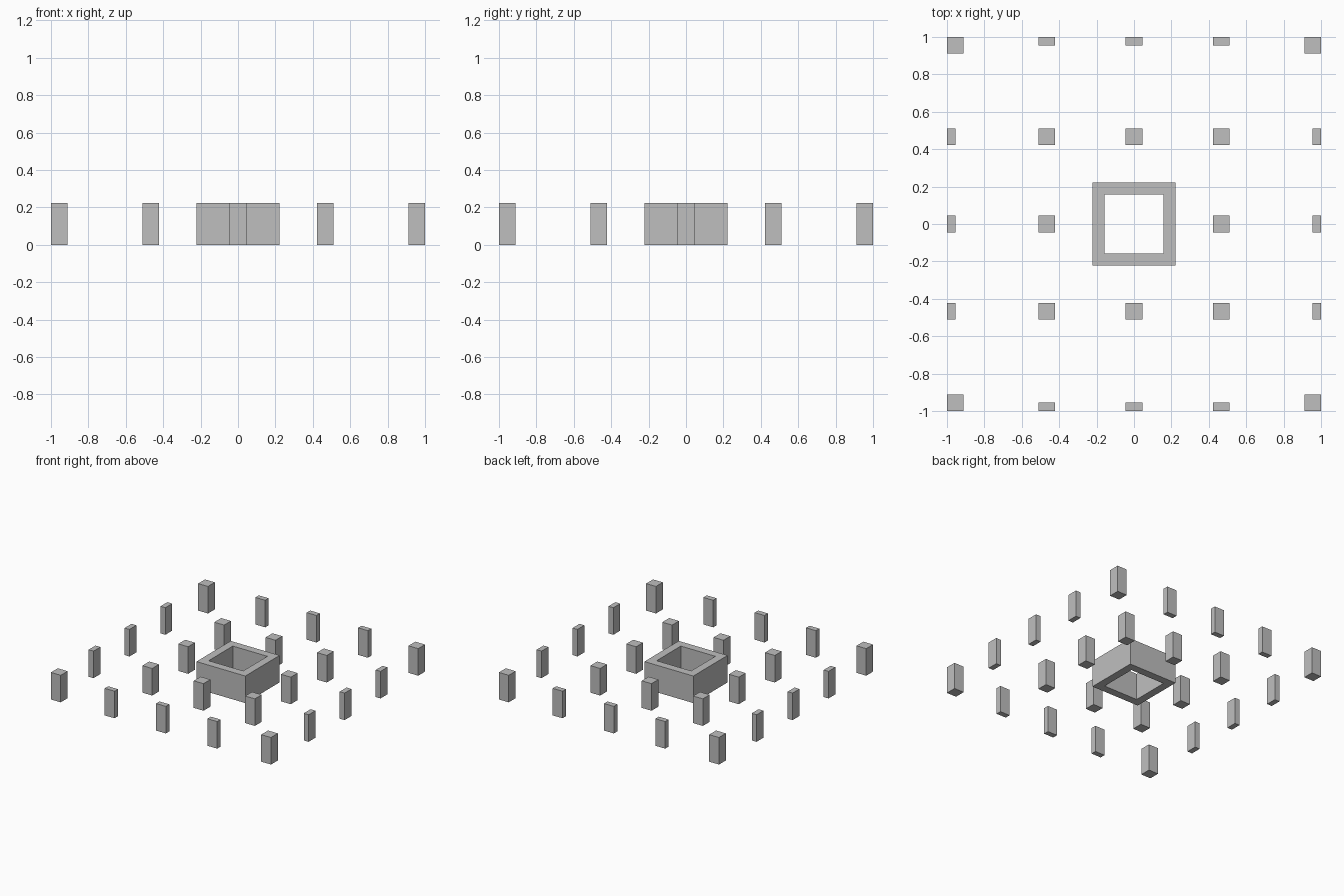
import bpy
import bmesh
from mathutils import Matrix, Vector

if "Cube" in bpy.data.objects:
    bpy.data.objects.remove(bpy.data.objects["Cube"])

HEIGHT = 0.2222      # all parts share one height
HALF = 0.0444        # half width of a full pillar
SPACING = 0.4667     # distance between inner pillar rows
OUTER, INNER = 0.2222, 0.1570   # half widths of the central frame

grey = bpy.data.materials.new("stone_grey")
grey.diffuse_color = (0.52, 0.52, 0.52, 1)
grey.use_nodes = True
grey.node_tree.nodes["Principled BSDF"].inputs["Base Color"].default_value = grey.diffuse_color


def finish(bm, name):
    mesh = bpy.data.meshes.new(name)
    bm.to_mesh(mesh)
    bm.free()
    mesh.materials.append(grey)
    obj = bpy.data.objects.new(name, mesh)
    bpy.context.collection.objects.link(obj)


def block(name, x0, x1, y0, y1):
    bm = bmesh.new()
    centre = Vector(((x0 + x1) / 2, (y0 + y1) / 2, HEIGHT / 2))
    size = Matrix.Diagonal((x1 - x0, y1 - y0, HEIGHT, 1))
    bmesh.ops.create_cube(bm, size=1, matrix=Matrix.Translation(centre) @ size)
    finish(bm, name)


def span(i, corner):
    """Extent of a pillar along one axis; border pillars are cut in half."""
    if abs(i) < 2:
        return i * SPACING - HALF, i * SPACING + HALF
    width = 2 * HALF if corner else HALF
    return (1 - width, 1) if i > 0 else (-1, -1 + width)


# Pillar grid: full corners, half-depth borders, full inner pillars
for i in range(-2, 3):
    for j in range(-2, 3):
        if i == 0 and j == 0:
            continue
        corner = abs(i) == 2 and abs(j) == 2
        border = abs(i) == 2 or abs(j) == 2
        name = "corner_pillar" if corner else "border_pillar" if border else "inner_pillar"
        block(name, *span(i, corner), *span(j, corner))

# Central square frame, open at top and bottom
bm = bmesh.new()
signs = [(-1, -1), (1, -1), (1, 1), (-1, 1)]
rings = [[bm.verts.new((sx * r, sy * r, z)) for sx, sy in signs]
         for r, z in ((OUTER, 0), (OUTER, HEIGHT), (INNER, HEIGHT), (INNER, 0))]
for k in range(4):
    a, b = rings[k], rings[(k + 1) % 4]
    for n in range(4):
        m = (n + 1) % 4
        bm.faces.new((a[n], a[m], b[m], b[n]))
bmesh.ops.recalc_face_normals(bm, faces=bm.faces)
finish(bm, "central_frame")
